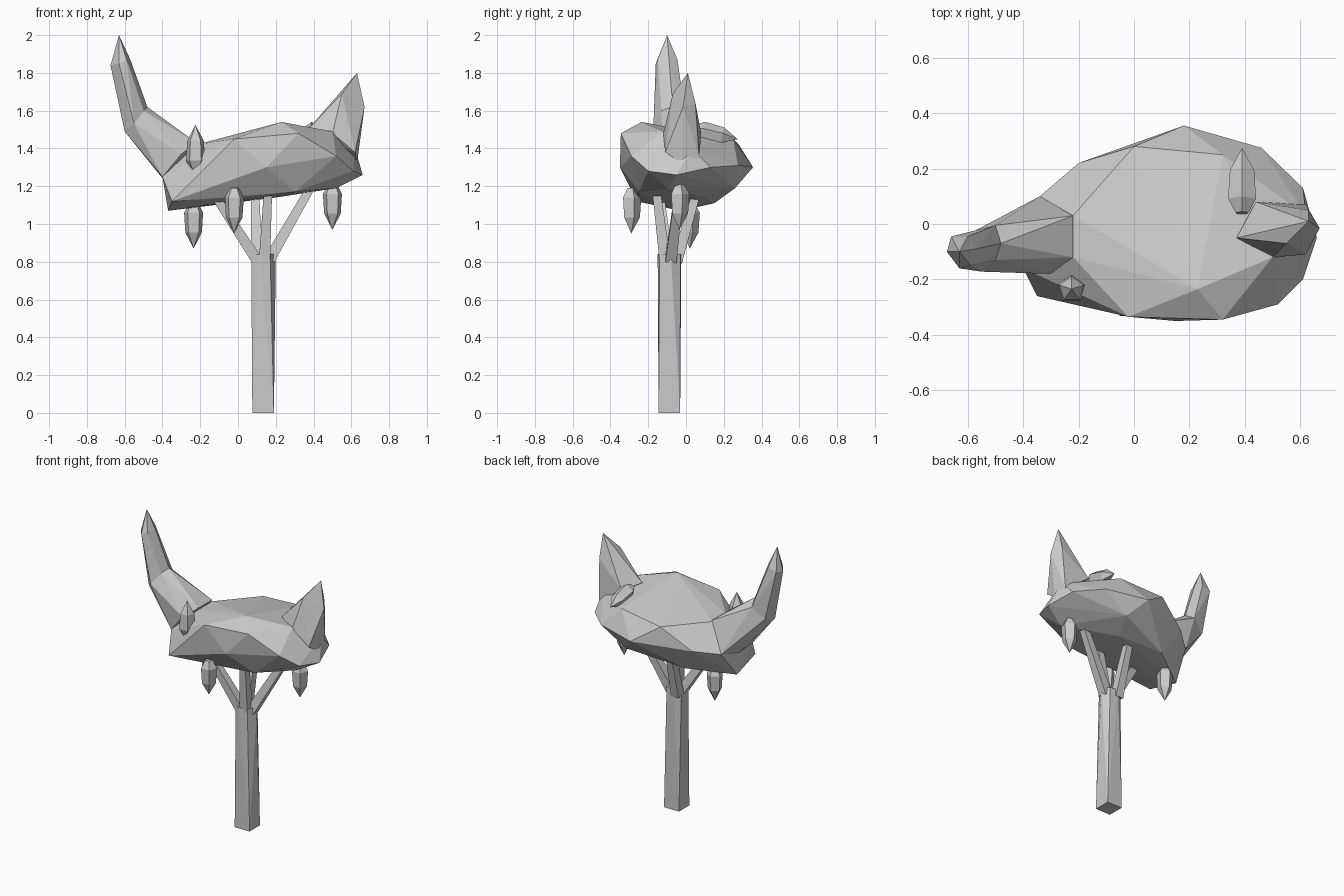
import bpy
import bmesh
from math import cos, sin, tau
from mathutils import Vector

default_cube = bpy.data.objects.get("Cube")
if default_cube:
    bpy.data.objects.remove(default_cube, do_unlink=True)

# One plain grey for the whole tree
grey = bpy.data.materials.new("plain_grey")
grey.use_nodes = True
colour = (0.6, 0.6, 0.6, 1)
grey.diffuse_color = colour
grey.node_tree.nodes["Principled BSDF"].inputs["Base Color"].default_value = colour


def finish(name, bm):
    """Turn a bmesh into a flat shaded object in the scene."""
    bmesh.ops.recalc_face_normals(bm, faces=bm.faces)
    mesh = bpy.data.meshes.new(name)
    bm.to_mesh(mesh)
    bm.free()
    mesh.materials.append(grey)
    obj = bpy.data.objects.new(name, mesh)
    bpy.context.collection.objects.link(obj)
    return obj


def hull(name, points):
    """Faceted solid wrapped around a few corner points."""
    bm = bmesh.new()
    for point in points:
        bm.verts.new(point)
    result = bmesh.ops.convex_hull(bm, input=bm.verts)
    spare = set(result["geom_interior"]) | set(result["geom_unused"])
    loose = [item for item in spare if isinstance(item, bmesh.types.BMVert)]
    bmesh.ops.delete(bm, geom=loose, context="VERTS")
    return finish(name, bm)


def loft(name, start, direction, profile, sides, phase=0.0):
    """Faceted spindle from a start point, with (distance, radius) rings."""
    along = Vector(direction).normalized()
    across = Vector((0, 1, 0)) if abs(along.y) < 0.8 else Vector((0, 0, 1))
    across = (across - along * across.dot(along)).normalized()
    other = along.cross(across)
    bm = bmesh.new()
    rings = []
    for distance, radius in profile:
        ring = []
        for k in range(sides):
            angle = tau * (k + phase) / sides
            offset = across * cos(angle) + other * sin(angle)
            ring.append(bm.verts.new(Vector(start) + along * distance + offset * radius))
        rings.append(ring)
    for low, high in zip(rings, rings[1:]):
        for k in range(sides):
            n = (k + 1) % sides
            bm.faces.new((low[k], low[n], high[n], high[k]))
    bm.faces.new(rings[0])
    bm.faces.new(rings[-1])
    bmesh.ops.remove_doubles(bm, verts=bm.verts, dist=0.002)
    return finish(name, bm)


# Trunk: square foot, many sided top
foot = [(x, y, 0) for x in (.076, .19) for y in (-.145, -.031)]
fork = [
    (.07, -.125), (.07, -.05), (.11, -.025), (.17, -.03),
    (.2, -.08), (.17, -.14), (.11, -.15),
]
hull("trunk", foot + [(x, y, .84) for x, y in fork])

# Branches fanning out from the trunk top into the crown
branches = {
    "branch_right": ((.10, -.10, .81), (-.13, -.14, 1.16)),
    "branch_left": ((.165, -.08, .81), (.40, -.03, 1.22)),
    "branch_back": ((.10, -.05, .80), (.09, .06, 1.18)),
    "branch_front": ((.14, -.11, .80), (.16, -.16, 1.2)),
}
for name, (start, end) in branches.items():
    direction = Vector(end) - Vector(start)
    loft(name, start, direction, [(0, .042), (direction.length, .03)], sides=4, phase=0.5)

# Crown: underside, rim and top corners
underside = [
    (-.37, -.03, 1.07), (-.35, -.26, 1.12), (.0, -.24, 1.14), (.2, .1, 1.14),
    (.3, -.25, 1.17), (.52, -.1, 1.19), (.28, .26, 1.19), (-.1, .15, 1.11),
]
rim = [
    (-.4, -.16, 1.25), (-.02, -.335, 1.45), (.15, -.35, 1.3), (.32, -.345, 1.48),
    (.52, -.29, 1.36), (.61, -.2, 1.28), (.66, -.05, 1.26), (.61, .13, 1.3),
    (.46, .275, 1.31), (.18, .355, 1.3), (-.2, .22, 1.28), (-.34, .1, 1.25),
]
top = [
    (.23, -.235, 1.54), (.5, -.12, 1.49), (-.22, .03, 1.42), (-.22, -.12, 1.42),
    (0, .28, 1.42), (.32, .25, 1.45), (.62, .03, 1.4),
]
hull("crown", underside + rim + top)

# Tall shoot at the right end: a flared root that bends up at an elbow
root = [
    (-.34, .1, 1.25), (-.22, .03, 1.43), (-.22, -.12, 1.43),
    (-.3, -.18, 1.37), (-.4, -.16, 1.25), (-.39, -.02, 1.23),
]
elbow = [
    (-.6, -.12, 1.49), (-.585, -.03, 1.51), (-.5, -.005, 1.58),
    (-.48, -.07, 1.62), (-.5, -.13, 1.6), (-.55, -.172, 1.53),
]
shoulder = [
    (-.675, -.1, 1.84), (-.66, -.045, 1.85), (-.6, -.045, 1.87),
    (-.57, -.09, 1.87), (-.59, -.15, 1.87), (-.63, -.16, 1.85),
]
hull("tall_shoot_root", root + elbow)
hull("tall_shoot_tip", elbow + shoulder + [(-.63, -.1, 2)])

# Short pointed shoot at the left end
hull("short_shoot", [
    (.37, -.05, 1.5), (.5, -.12, 1.48), (.62, -.11, 1.38), (.62, .07, 1.35),
    (.44, .08, 1.48), (.67, -.015, 1.62), (.63, .05, 1.64), (.55, -.07, 1.69),
    (.63, .01, 1.8), (.63, -.02, 1.32),
])

# Seed pods: blunt end, direction to the pointed tip
down, up = (0, 0, -1), (0, 0, 1)
pods = {
    "pod_right": ((-.235, .02, 1.11), down),
    "pod_front": ((-.02, -.29, 1.19), down),
    "pod_left": ((.5, -.035, 1.21), down),
    "pod_upright": ((-.225, -.235, 1.285), up),
    "pod_top": ((.39, .04, 1.5), (0, 1, -.22)),
}
pod_profile = [(0, .025), (.05, .053), (.155, .046), (.24, .0005)]
for name, (base, aim) in pods.items():
    loft(name, base, aim, pod_profile, sides=5)
